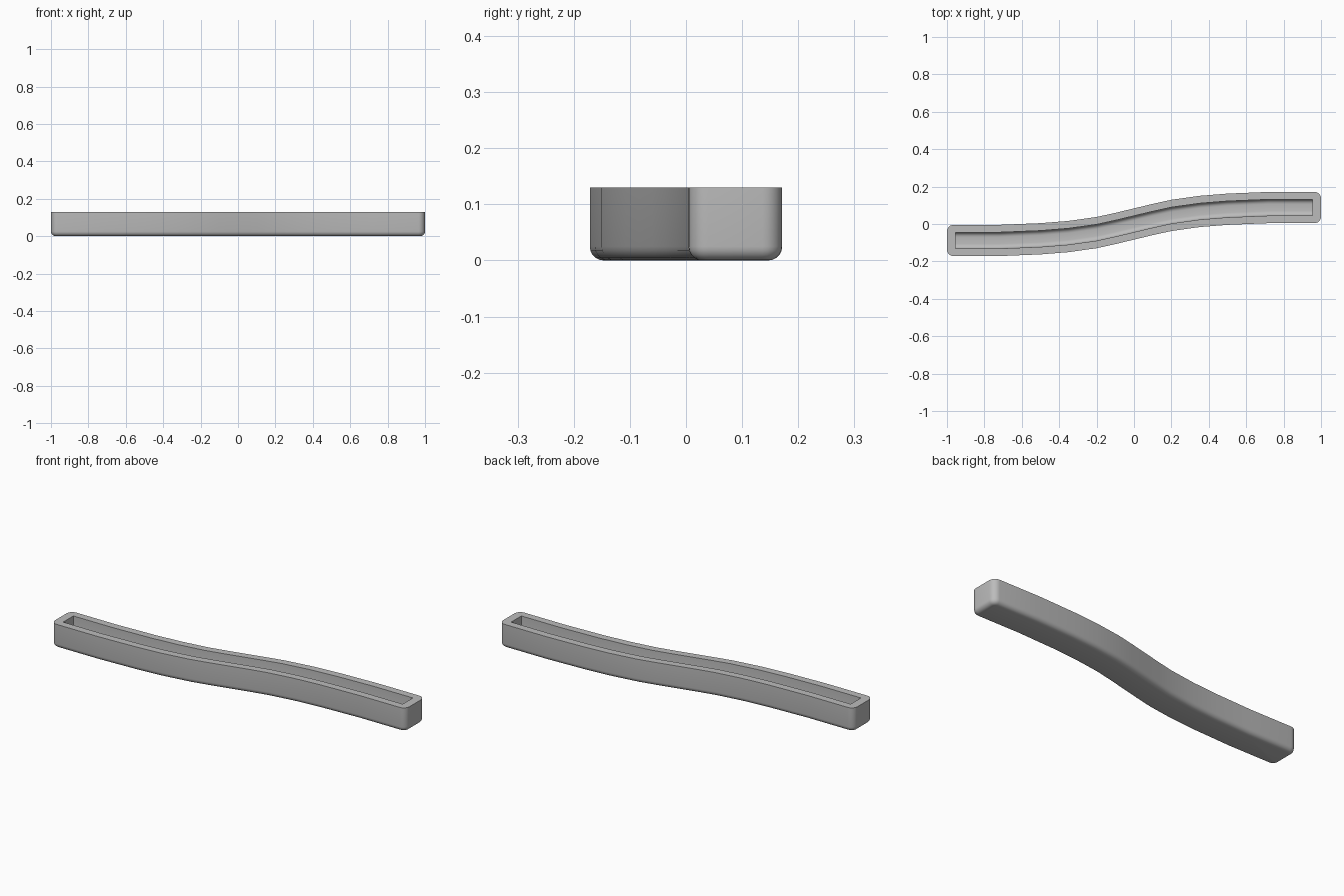
import bpy
import bmesh
import math
from mathutils import Vector

default = bpy.data.objects.get("Cube")
if default:
    bpy.data.objects.remove(default, do_unlink=True)

HEIGHT, WIDTH, LENGTH = 0.13, 0.167, 2.0
WALL, END_WALL, FLOOR = 0.04, 0.045, 0.03
# Sideways drift of the centre line; the other half is its half-turn
BEND = [(0, 0), (0.1, 0.024), (0.2, 0.046), (0.35, 0.067), (0.5, 0.079), (0.72, 0.088), (1, 0.088)]


def drift(x):
    a = min(abs(x), 1)
    for (x0, y0), (x1, y1) in zip(BEND, BEND[1:]):
        if a <= x1 + 1e-5:
            return math.copysign(y0 + (y1 - y0) * (a - x0) / (x1 - x0), x)
    return math.copysign(BEND[-1][1], x)


def add_open_box(bm, length, width, bottom):
    """Box from bottom to the rim with no top face; returns its edges."""
    verts = bmesh.ops.create_cube(bm, size=1)["verts"]
    for v in verts:
        v.co = Vector((v.co.x * length, v.co.y * width, HEIGHT if v.co.z > 0 else bottom))
    faces = {f for v in verts for f in v.link_faces}
    bmesh.ops.delete(bm, geom=[f for f in faces if f.calc_center_median().z > HEIGHT - 1e-4],
                     context="FACES_ONLY")
    return list({e for v in verts for e in v.link_edges})


def bevel(bm, edges, radius, segments):
    bmesh.ops.bevel(bm, geom=edges, offset=radius, segments=segments, profile=0.5,
                    affect="EDGES", clamp_overlap=True)


def is_vertical(e):
    return abs(e.verts[0].co.z - e.verts[1].co.z) > 0.05


bm = bmesh.new()

# Outer shell: rounded corners, then a rounded underside
bevel(bm, [e for e in add_open_box(bm, LENGTH, WIDTH, 0) if is_vertical(e)], 0.035, 6)
bevel(bm, [e for e in bm.edges if all(v.co.z < 1e-4 for v in e.verts)], 0.025, 5)

# Cavity: square ends, long floor edges rounded
inner = add_open_box(bm, LENGTH - 2 * END_WALL, WIDTH - 2 * WALL, FLOOR)
bevel(bm, [e for e in inner if all(abs(v.co.z - FLOOR) < 1e-4 for v in e.verts)
           and abs(e.verts[0].co.x - e.verts[1].co.x) > 1], 0.025, 5)

# Flat rim joining shell and cavity
rim = [e for e in bm.edges if e.is_boundary]
bmesh.ops.triangle_fill(bm, edges=rim, use_beauty=True, normal=(0, 0, 1))
bmesh.ops.recalc_face_normals(bm, faces=bm.faces)

# Cut at each station, then sweep sideways into the S bend
for x in sorted({s * p[0] for p in BEND[:-1] for s in (-1, 1)}):
    bmesh.ops.bisect_plane(bm, geom=bm.verts[:] + bm.edges[:] + bm.faces[:],
                           plane_co=(x, 0, 0), plane_no=(1, 0, 0), dist=1e-5)
for v in bm.verts:
    v.co.y += drift(v.co.x)

mesh = bpy.data.meshes.new("curved_trough")
bm.to_mesh(mesh)
bm.free()
trough = bpy.data.objects.new("curved_trough", mesh)
bpy.context.collection.objects.link(trough)

grey = bpy.data.materials.new("plain_grey")
grey.use_nodes = True
colour = (0.5, 0.5, 0.5, 1)
grey.diffuse_color = colour
grey.node_tree.nodes["Principled BSDF"].inputs["Base Color"].default_value = colour
mesh.materials.append(grey)

bpy.ops.object.select_all(action="DESELECT")
trough.select_set(True)
bpy.context.view_layer.objects.active = trough
bpy.ops.object.shade_smooth_by_angle(angle=math.radians(35))
